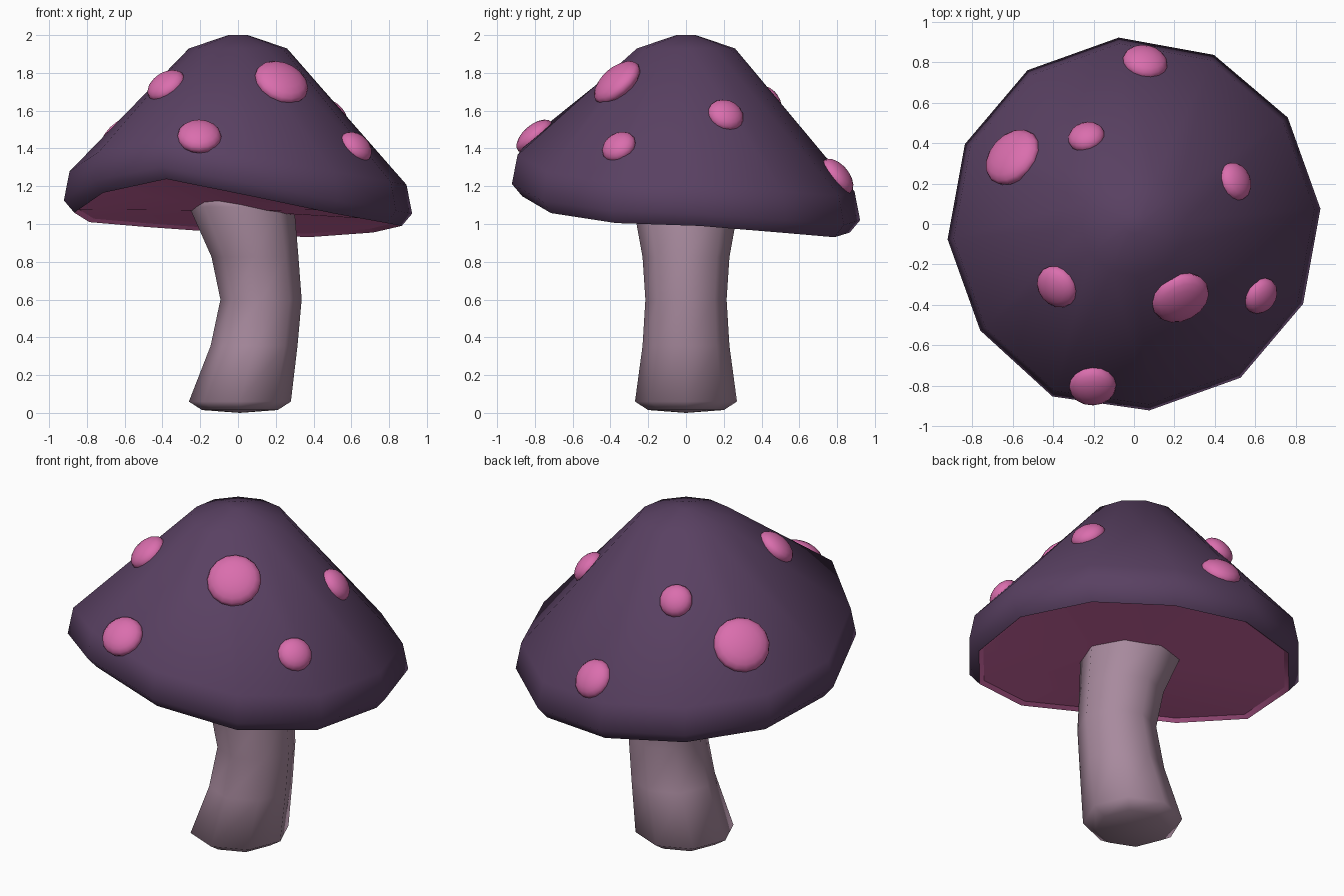
import bpy, bmesh, math
from mathutils import Vector, Matrix
from mathutils.bvhtree import BVHTree

if "Cube" in bpy.data.objects:
    bpy.data.objects.remove(bpy.data.objects["Cube"])


def material(name, rgb):
    m = bpy.data.materials.new(name)
    m.diffuse_color = (*rgb, 1)
    m.use_nodes = True
    m.node_tree.nodes["Principled BSDF"].inputs["Base Color"].default_value = m.diffuse_color
    return m


purple = material("dark purple", (0.100, 0.052, 0.122))
mauve = material("pale mauve", (0.39, 0.254, 0.34))
pink = material("bright pink", (0.70, 0.155, 0.42))


def finish(bm, name, mats, angle=40):
    bmesh.ops.recalc_face_normals(bm, faces=bm.faces)
    me = bpy.data.meshes.new(name)
    bm.to_mesh(me)
    bm.free()
    for m in mats:
        me.materials.append(m)
    for p in me.polygons:
        p.use_smooth = True
    me.set_sharp_from_angle(angle=math.radians(angle))
    ob = bpy.data.objects.new(name, me)
    bpy.context.collection.objects.link(ob)
    return ob


def bridge(bm, a, b):
    n = len(a)
    for i in range(n):
        bm.faces.new((a[i], a[(i + 1) % n], b[(i + 1) % n], b[i]))


def fan(bm, ring, centre):
    c = bm.verts.new(centre)
    for i in range(len(ring)):
        bm.faces.new((ring[i], ring[(i + 1) % len(ring)], c))


# Cap: twelve-sided, with a wavy rim raised at the front left
RIM = [0.99, 0.955, 0.93, 0.955, 0.985, 1.01,
       1.06, 1.165, 1.238, 1.147, 1.058, 1.005]
START = math.radians(4.7)


def cap_ring(bm, r, base, wave):
    out = []
    for i, z in enumerate(RIM):
        a = START + i * math.tau / 12
        # the front left corner reaches out a little further
        k = r * (1.02 if i == 8 and r > 0.5 else 1)
        out.append(bm.verts.new((k * math.cos(a), k * math.sin(a),
                                 base + wave * (z - 1.04))))
    return out


bm = bmesh.new()
profile = [(0.05, 2.0, 0), (0.26, 1.93, 0), (0.895, 1.258, 1),
           (0.925, 1.105, 1), (0.87, 1.04, 1)]
rings = [cap_ring(bm, *p) for p in profile]
bm.faces.new(rings[0])
for a, b in zip(rings, rings[1:]):
    bridge(bm, a, b)
bmesh.ops.recalc_face_normals(bm, faces=bm.faces)
bm.normal_update()
surface = BVHTree.FromBMesh(bm)
finish(bm, "cap", [purple], 89)

# Underside: slightly hollow pink disc inside the rim
bm = bmesh.new()
outer = cap_ring(bm, 0.87, 1.04, 1)
inner = cap_ring(bm, 0.845, 1.058, 0.99)
bridge(bm, outer, inner)
fan(bm, inner, (0, 0, 1.07))
ob = finish(bm, "cap_underside", [pink], 30)
if ob.data.polygons[-1].normal.z > 0:
    ob.data.flip_normals()

# Stem: eight-sided, bent towards +x and flared at both ends
bm = bmesh.new()
stem = [(0.01, 0.20, 0.015), (0.01, 0.27, 0.06), (0.085, 0.23, 0.355),
        (0.122, 0.215, 0.60), (0.09, 0.23, 0.825), (0.02, 0.278, 1.09),
        (0.01, 0.27, 1.15)]
rings = [[bm.verts.new((x + r * math.cos(i * math.tau / 8),
                        r * math.sin(i * math.tau / 8), z)) for i in range(8)]
         for x, r, z in stem]
for a, b in zip(rings, rings[1:]):
    bridge(bm, a, b)
fan(bm, rings[0], (0.01, 0, 0))
fan(bm, rings[-1], (0.01, 0, 1.16))
finish(bm, "stem", [mauve], 89)

# Spots: plump flattened balls laid on the cap surface
SPOTS = [(0.055, 0.80, 0.112), (-0.60, 0.33, 0.155), (-0.235, 0.43, 0.092),
         (0.50, 0.21, 0.097), (-0.38, -0.31, 0.11), (0.23, -0.365, 0.148),
         (0.625, -0.355, 0.095), (-0.205, -0.80, 0.117)]
for i, (x, y, r) in enumerate(SPOTS):
    hit, normal, _, _ = surface.ray_cast(Vector((x, y, 3)), Vector((0, 0, -1)))
    turn = normal.to_track_quat('Z', 'Y').to_matrix().to_4x4()
    bm = bmesh.new()
    bmesh.ops.create_uvsphere(bm, u_segments=16, v_segments=10, radius=1)
    bm.transform(Matrix.Translation(hit) @ turn
                 @ Matrix.Diagonal((r, r, 0.045 + r * 0.15, 1)))
    finish(bm, f"spot_{i + 1}", [pink], 60)
